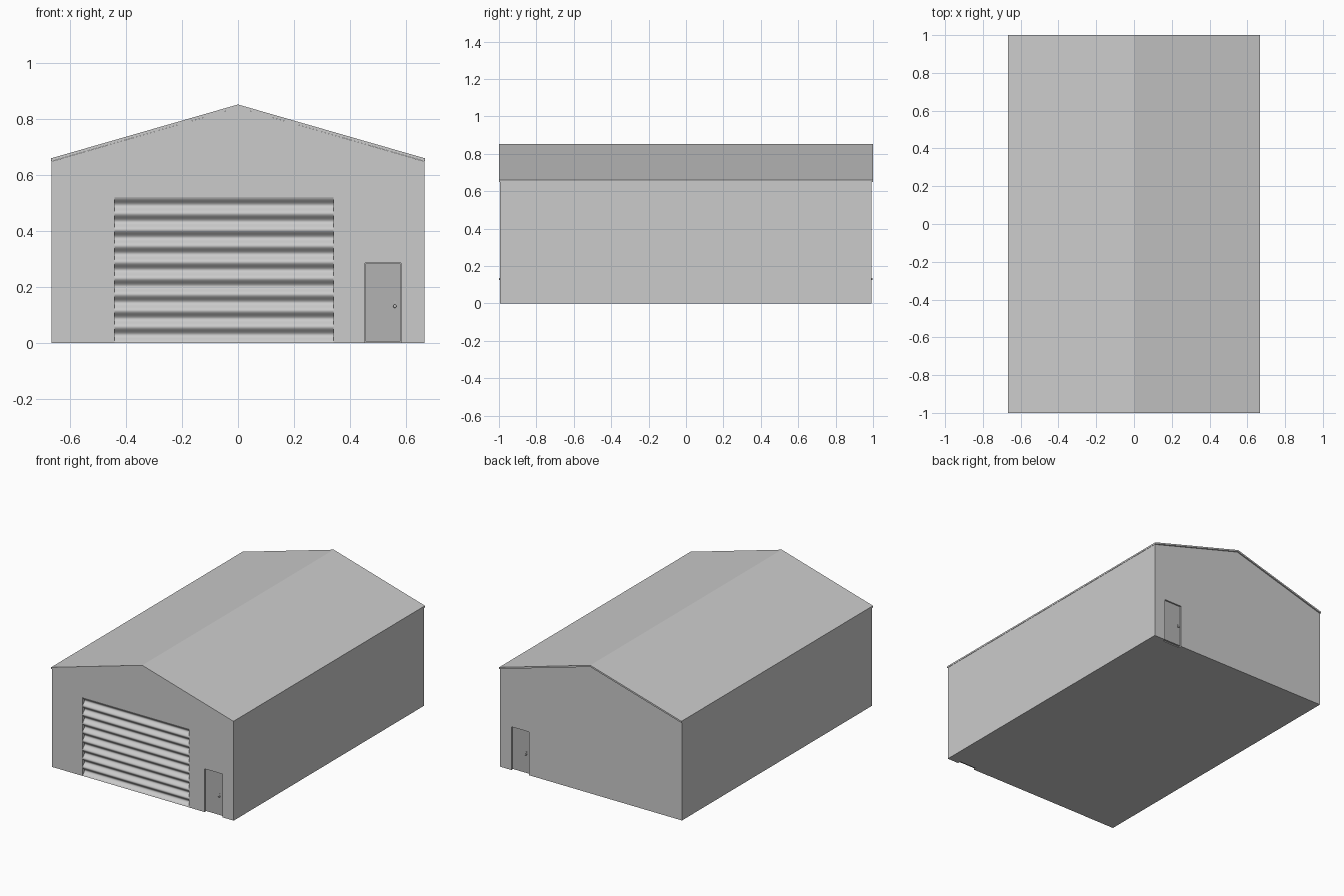
import bpy, math

if "Cube" in bpy.data.objects:
    bpy.data.objects.remove(bpy.data.objects["Cube"])

W, EAVE, RIDGE = 0.665, 0.648, 0.84
FRONT, BACK = -0.995, 0.992


def mesh_obj(name, verts, faces):
    me = bpy.data.meshes.new(name)
    me.from_pydata(verts, [], faces)
    me.update()
    ob = bpy.data.objects.new(name, me)
    bpy.context.collection.objects.link(ob)
    return ob


def prism(name, profile, axis, a, b):
    """Extrude a closed 2D profile along x (y,z points) or y (x,z points)."""
    n = len(profile)
    put = (lambda p, t: (t, p[0], p[1])) if axis == 'x' else (lambda p, t: (p[0], t, p[1]))
    verts = [put(p, a) for p in profile] + [put(p, b) for p in profile]
    faces = [tuple(range(n)), tuple(range(2 * n - 1, n - 1, -1))]
    faces += [(i, i + n, (i + 1) % n + n, (i + 1) % n) for i in range(n)]
    ob = mesh_obj(name, verts, faces)
    activate(ob)
    bpy.ops.object.mode_set(mode='EDIT')
    bpy.ops.mesh.select_all(action='SELECT')
    bpy.ops.mesh.normals_make_consistent(inside=False)
    bpy.ops.object.mode_set(mode='OBJECT')
    return ob


def activate(ob):
    bpy.ops.object.select_all(action='DESELECT')
    ob.select_set(True)
    bpy.context.view_layer.objects.active = ob


def box(name, x0, x1, y0, y1, z0, z1):
    return prism(name, [(x0, z0), (x1, z0), (x1, z1), (x0, z1)], 'y', y0, y1)


def cut(target, cutter):
    mod = target.modifiers.new("opening", 'BOOLEAN')
    mod.object = cutter
    mod.solver = 'EXACT'
    activate(target)
    bpy.ops.object.modifier_apply(modifier=mod.name)
    bpy.data.objects.remove(cutter)


# Gabled body
walls = prism("walls", [(-W, 0), (W, 0), (W, EAVE), (0, RIDGE), (-W, EAVE)],
              'y', FRONT, BACK)

# Thin roof with slight gable overhang
R = W + 0.002
prism("roof", [(-R, EAVE), (0, RIDGE), (R, EAVE), (R, EAVE + 0.011),
               (0, RIDGE + 0.011), (-R, EAVE + 0.011)], 'y', -1, 1)

# Openings for the shutter and the two doors
SX0, SX1, SZ = -0.44, 0.34, 0.52
DX0, DX1, DZ = 0.453, 0.582, 0.286
cut(walls, box("shutter_opening", SX0, SX1, FRONT - 0.1, FRONT + 0.03, -0.1, SZ))
cut(walls, box("front_door_opening", DX0, DX1, FRONT - 0.1, FRONT + 0.02, -0.1, DZ))
cut(walls, box("back_door_opening", DX0, DX1, BACK - 0.02, BACK + 0.1, -0.1, DZ))

# Corrugated roller shutter
waves, steps = 9, 12
profile = [(FRONT + 0.03, 0), (FRONT + 0.03, SZ)]
for i in range(waves * steps + 1):
    t = i / steps
    profile.append((FRONT + 0.011 - 0.01 * math.cos(2 * math.pi * t), SZ - SZ * t / waves))
prism("roller_shutter", profile, 'x', SX0, SX1)
bpy.ops.object.shade_smooth_by_angle(angle=math.radians(40))

# Doors with knob and lock
dark = bpy.data.materials.new("dark_grey")
dark.diffuse_color = (0.45, 0.45, 0.45, 1)
dark.use_nodes = True
dark.node_tree.nodes["Principled BSDF"].inputs["Base Color"].default_value = dark.diffuse_color
for side, face, s, kx in (("front", FRONT, -1, 0.56), ("back", BACK, 1, 0.475)):
    near, far = face - s * 0.007, face - s * 0.02
    door = box(side + "_door", DX0 + 0.002, DX1 - 0.002, min(near, far), max(near, far),
               0.006, DZ - 0.002)
    door.data.materials.append(dark)
    rot = (math.pi / 2, 0, 0)
    bpy.ops.mesh.primitive_cylinder_add(vertices=12, radius=0.003, depth=0.01,
                                        location=(kx, near + s * 0.004, 0.131), rotation=rot)
    bpy.context.object.name = side + "_door_knob_stem"
    bpy.ops.mesh.primitive_uv_sphere_add(segments=16, ring_count=8, radius=0.006,
                                         location=(kx, near + s * 0.009, 0.131))
    bpy.context.object.name = side + "_door_knob"
    bpy.context.object.scale.y = 0.7
    bpy.ops.object.shade_smooth()
    bpy.ops.mesh.primitive_cylinder_add(vertices=12, radius=0.0025, depth=0.006,
                                        location=(kx, near + s * 0.002, 0.146), rotation=rot)
    bpy.context.object.name = side + "_door_lock"
